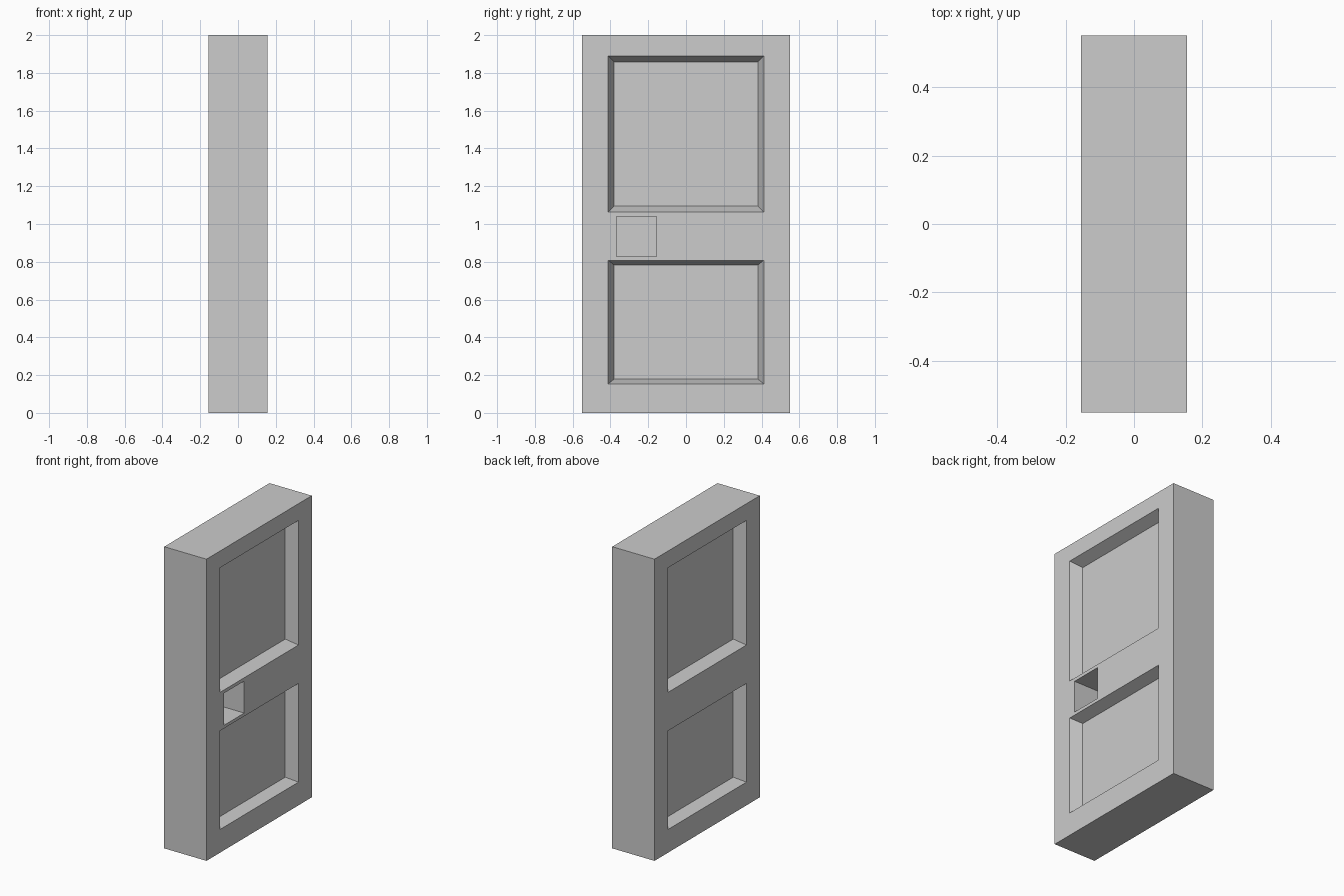
import bpy
import bmesh

if "Cube" in bpy.data.objects:
    bpy.data.objects.remove(bpy.data.objects["Cube"], do_unlink=True)

THICK, WIDTH, HEIGHT = 0.31, 1.103, 2.0
FACE = THICK / 2          # x of the broad faces
PANEL_DEPTH = 0.075
TAPER = 0.924             # panel floor size relative to its opening
OVER = 0.2                # panel cutters carry their slope on past the face

grey = bpy.data.materials.new("plain grey")
grey.use_nodes = True
grey.diffuse_color = (0.604, 0.604, 0.604, 1)
grey.node_tree.nodes["Principled BSDF"].inputs["Base Color"].default_value = grey.diffuse_color


def block(name, x0, x1, y, z, half_y, half_z, scale0=1.0, scale1=1.0):
    """Box from x0 up to x1 whose cross-section is scaled at each end."""
    bm = bmesh.new()
    bmesh.ops.create_cube(bm, size=2)
    for v in bm.verts:
        x, s = (x1, scale1) if v.co.x > 0 else (x0, scale0)
        v.co = (x, y + v.co.y * half_y * s, z + v.co.z * half_z * s)
    bm.normal_update()
    mesh = bpy.data.meshes.new(name)
    bm.to_mesh(mesh)
    bm.free()
    mesh.materials.append(grey)
    obj = bpy.data.objects.new(name, mesh)
    bpy.context.collection.objects.link(obj)
    return obj


# Door slab
door = block("door_slab", -FACE, FACE, 0, HEIGHT / 2, WIDTH / 2, HEIGHT / 2)

# Sloped panel recesses, upper and lower, on both broad faces
cutters = []
inner, outer = FACE - PANEL_DEPTH, FACE + PANEL_DEPTH * OVER
wide = 1 + (1 - TAPER) * OVER
for name, z, half_z in (("upper", 1.476, 0.413), ("lower", 0.481, 0.327)):
    cutters.append(block(name + "_left_cutter", inner, outer,
                         0, z, 0.412, half_z, TAPER, wide))
    cutters.append(block(name + "_right_cutter", -outer, -inner,
                         0, z, 0.412, half_z, wide, TAPER))

# Deep square handle pocket, on one face only
cutters.append(block("handle_pocket_cutter", FACE - 0.21, FACE + 0.05,
                     -0.262, 0.935, 0.106, 0.106))

# Cut the recesses, then remove the cutters
bpy.context.view_layer.objects.active = door
for cutter in cutters:
    cut = door.modifiers.new(cutter.name, "BOOLEAN")
    cut.operation = "DIFFERENCE"
    cut.solver = "EXACT"
    cut.object = cutter
    bpy.ops.object.modifier_apply(modifier=cut.name)
for cutter in cutters:
    bpy.data.objects.remove(cutter, do_unlink=True)
